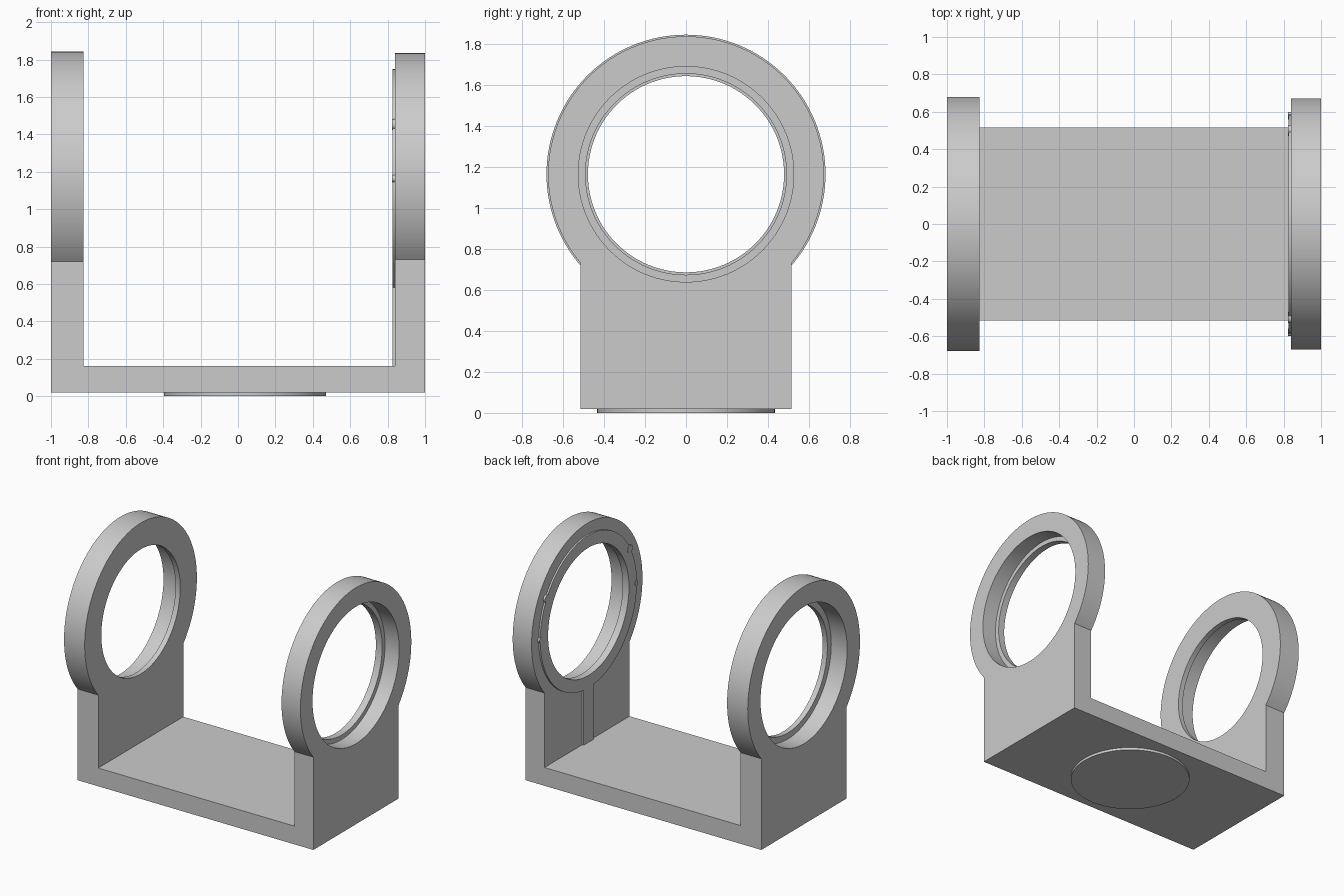
import bpy, bmesh
from math import radians, cos, sin
from mathutils import Matrix

cube = bpy.data.objects.get("Cube")
if cube:
    bpy.data.objects.remove(cube, do_unlink=True)

grey = bpy.data.materials.new("light grey")
grey.use_nodes = True
colour = (0.6, 0.6, 0.6, 1)
grey.diffuse_color = colour
grey.node_tree.nodes["Principled BSDF"].inputs["Base Color"].default_value = colour

HALF = 0.515      # half depth of the bracket
AXIS = 1.163      # height of the ring centres
LIP = 0.04        # thickness of the inner lip in each ring


def finish(name, bm):
    bmesh.ops.recalc_face_normals(bm, faces=bm.faces)
    mesh = bpy.data.meshes.new(name)
    bm.to_mesh(mesh)
    bm.free()
    mesh.materials.append(grey)
    obj = bpy.data.objects.new(name, mesh)
    bpy.context.collection.objects.link(obj)
    return obj


def box(name, x0, x1, y0, y1, z0, z1):
    bm = bmesh.new()
    bmesh.ops.create_cube(bm, size=1)
    bmesh.ops.scale(bm, vec=(x1 - x0, y1 - y0, z1 - z0), verts=bm.verts)
    bmesh.ops.translate(bm, vec=((x0 + x1) / 2, (y0 + y1) / 2, (z0 + z1) / 2), verts=bm.verts)
    return finish(name, bm)


def disc(name, radius, x0, x1, y=0, z=AXIS, segments=128):
    """Cylinder lying along x."""
    bm = bmesh.new()
    bmesh.ops.create_cone(bm, cap_ends=True, segments=segments, radius1=radius, radius2=radius,
                          depth=x1 - x0, matrix=Matrix.Translation(((x0 + x1) / 2, y, z))
                          @ Matrix.Rotation(radians(90), 4, "Y"))
    return finish(name, bm)


def combine(target, tool, operation):
    mod = target.modifiers.new("combine", "BOOLEAN")
    mod.operation, mod.solver, mod.object = operation, "EXACT", tool
    bpy.context.view_layer.objects.active = target
    bpy.ops.object.modifier_apply(modifier=mod.name)
    bpy.data.objects.remove(tool, do_unlink=True)


def smooth(obj):
    bpy.ops.object.select_all(action="DESELECT")
    obj.select_set(True)
    bpy.context.view_layer.objects.active = obj
    bpy.ops.object.shade_smooth_by_angle(angle=radians(30))


# U-shaped body: profile in x-z, extruded through the depth
bm = bmesh.new()
outline = [(-1, 0.02), (1, 0.02), (1, AXIS), (0.84, AXIS),
           (0.84, 0.16), (-0.825, 0.16), (-0.825, AXIS), (-1, AXIS)]
face = bm.faces.new([bm.verts.new((x, -HALF, z)) for x, z in outline])
ext = bmesh.ops.extrude_face_region(bm, geom=[face])
bmesh.ops.translate(bm, vec=(0, 2 * HALF, 0),
                    verts=[v for v in ext["geom"] if isinstance(v, bmesh.types.BMVert)])
bracket = finish("bracket", bm)

# Rings on both uprights, counterbored from outside down to a thin lip
combine(bracket, disc("right_ring", 0.68, -1, -0.825), "UNION")
combine(bracket, disc("left_ring", 0.672, 0.84, 1), "UNION")
combine(bracket, disc("right_bore", 0.478, -1.1, -0.7), "DIFFERENCE")
combine(bracket, disc("left_bore", 0.49, 0.7, 1.1), "DIFFERENCE")
combine(bracket, disc("right_recess", 0.525, -1.1, -0.825 - LIP), "DIFFERENCE")
combine(bracket, disc("left_recess", 0.525, 0.84 + LIP, 1.1), "DIFFERENCE")
smooth(bracket)

# Raised collar on the inner side of the left ring
collar = disc("collar", 0.585, 0.827, 0.845)
combine(collar, disc("collar_bore", 0.49, 0.7, 1.1), "DIFFERENCE")
smooth(collar)

# Small pins around the collar
for index, (angle, radius) in enumerate([(30, 0.03), (150, 0.03), (0, 0.02), (180, 0.02)]):
    a = radians(angle)
    smooth(disc(f"pin_{index + 1}", radius, 0.824, 0.845,
                0.578 * cos(a), AXIS + 0.578 * sin(a), 24))

# Rail running from the collar to the base
box("rail", 0.827, 0.845, -0.06, 0.06, 0.155, 0.6)

# Round foot plate under the base
bm = bmesh.new()
bmesh.ops.create_cone(bm, cap_ends=True, segments=128, radius1=0.433, radius2=0.433,
                      depth=0.025, matrix=Matrix.Translation((0.037, 0, 0.0125)))
smooth(finish("foot_plate", bm))
